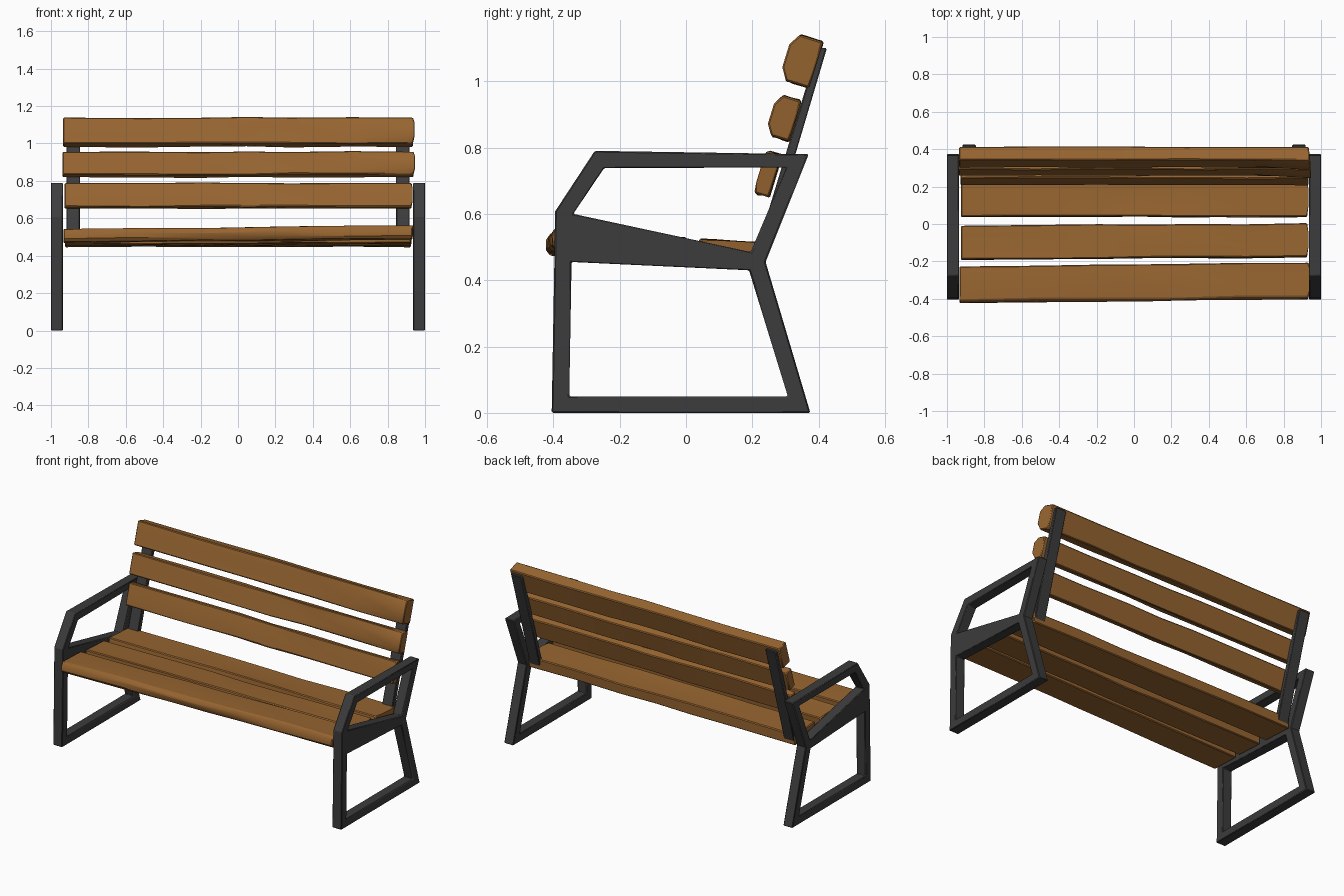
import bpy, bmesh, math, random
from mathutils import Vector

random.seed(4)
cube = bpy.data.objects.get("Cube")
if cube:
    bpy.data.objects.remove(cube)


def material(name, rgb):
    m = bpy.data.materials.new(name)
    m.use_nodes = True
    m.diffuse_color = (*rgb, 1)
    m.node_tree.nodes["Principled BSDF"].inputs["Base Color"].default_value = (*rgb, 1)
    return m


WOOD = material("warm brown wood", (0.31, 0.13, 0.03))
IRON = material("dark grey iron", (0.045, 0.045, 0.045))


def finish(bm, name, mat, bevel, angle):
    bmesh.ops.recalc_face_normals(bm, faces=bm.faces)
    mesh = bpy.data.meshes.new(name)
    bm.to_mesh(mesh)
    bm.free()
    mesh.materials.append(mat)
    ob = bpy.data.objects.new(name, mesh)
    bpy.context.collection.objects.link(ob)
    mod = ob.modifiers.new("soft edges", 'BEVEL')
    mod.width, mod.segments = bevel, 1
    mod.limit_method, mod.angle_limit = 'ANGLE', math.radians(40)
    bpy.ops.object.select_all(action='DESELECT')
    ob.select_set(True)
    bpy.context.view_layer.objects.active = ob
    bpy.ops.object.shade_smooth_by_angle(angle=math.radians(angle))
    return ob


def slab(name, points, faces, x0, x1, mat):
    """Extrude a flat (y, z) outline from x0 to x1."""
    bm = bmesh.new()
    vs = [bm.verts.new((x0, y, z)) for y, z in points]
    flat = [bm.faces.new([vs[i] for i in f]) for f in faces]
    grown = bmesh.ops.extrude_face_region(bm, geom=flat, use_keep_orig=True)
    new = [v for v in grown["geom"] if isinstance(v, bmesh.types.BMVert)]
    bmesh.ops.translate(bm, verts=new, vec=(x1 - x0, 0, 0))
    return finish(bm, name, mat, 0.004, 30)


# Side frames: outer outline, leg opening, arm opening
outer = [(-.405, 0), (.375, 0), (.24, .455), (.37, .78), (-.275, .79), (-.395, .607), (-.397, .45)]
leg_hole = [(-.352, .05), (.307, .05), (.19, .43), (-.345, .455)]
arm_hole = [(-.34, .6), (.195, .485), (.303, .74), (-.247, .738)]
members = [
    (0, 1, 8, 7), (1, 2, 9, 8), (0, 7, 10, 6),      # foot, rear leg, front leg
    (6, 10, 9, 2, 12, 11, 5),                       # seat rail
    (2, 3, 13, 12), (3, 4, 14, 13), (4, 5, 11, 14)  # arm loop
]
for side, s in (("left", 1), ("right", -1)):
    slab(side + "_side_frame", outer + leg_hole + arm_hole, members, s * .936, s, IRON)
    slab(side + "_back_support", [(.2, .45), (.232, .45), (.425, 1.1), (.398, 1.1)],
         [(0, 1, 2, 3)], s * .845, s * .918, IRON)


def plank(name, y, z, tilt, width, thick, bulge=0.0, nose=0.0, skew=(0, 0), end=.94):
    """Hand-hewn board: a section swept along x with slight unevenness."""
    a = math.radians(tilt)
    u = Vector((0, math.cos(a), math.sin(a)))
    v = Vector((0, -math.sin(a), math.cos(a)))
    w, t = width / 2, thick / 2
    section = [(-w, -t), (w, -t), (w, t), (w * .5, t), (-w * .5, t), (-w, t),
               (-w - nose, t * .4), (-w - nose, -t * .5)]
    bm = bmesh.new()
    rings = []
    stations = [-1, -.55, -.2, .05, .3, .65, .97, 1]
    for k, f in enumerate(stations):
        chipped = f > .9
        drift = Vector((0, skew[0], skew[1])) * (f + 1) / 2
        ring = []
        for i, (p, q) in enumerate(section):
            face_mid = i in (3, 4)
            if face_mid and chipped:
                q += bulge
            co = Vector((f * (end - .01), y, z)) + drift + u * p + v * q
            if 0 < k < len(stations) - 2:
                co += u * random.uniform(-.004, .004) + v * random.uniform(-.004, .004)
            if f == 1 and face_mid:
                co.x += .012
            ring.append(bm.verts.new(co))
        rings.append(ring)
    n = len(section)
    for r, s in zip(rings, rings[1:]):
        for i in range(n):
            j = (i + 1) % n
            bm.faces.new((r[i], r[j], s[j], s[i]))
    bm.faces.new(rings[0])
    bm.faces.new(rings[-1])
    return finish(bm, name, WOOD, 0.005, 35)


# Backrest boards
plank("back_board_top", .357, 1.06, 73, .145, .073, bulge=.022, end=.945)
plank("back_board_middle", .302, .888, 73, .127, .056, bulge=.02, end=.948)
plank("back_board_lower", .247, .72, 73, .133, .045, bulge=.004, end=.937)

# Seat boards
plank("seat_board_front", -.318, .505, -2, .18, .07, nose=.014, skew=(.02, .018), end=.943)
plank("seat_board_middle", -.1, .494, -3, .178, .07, nose=.003, skew=(.014, .004), end=.935)
plank("seat_board_rear", .139, .484, -3, .2, .068, nose=.002, end=.935)
